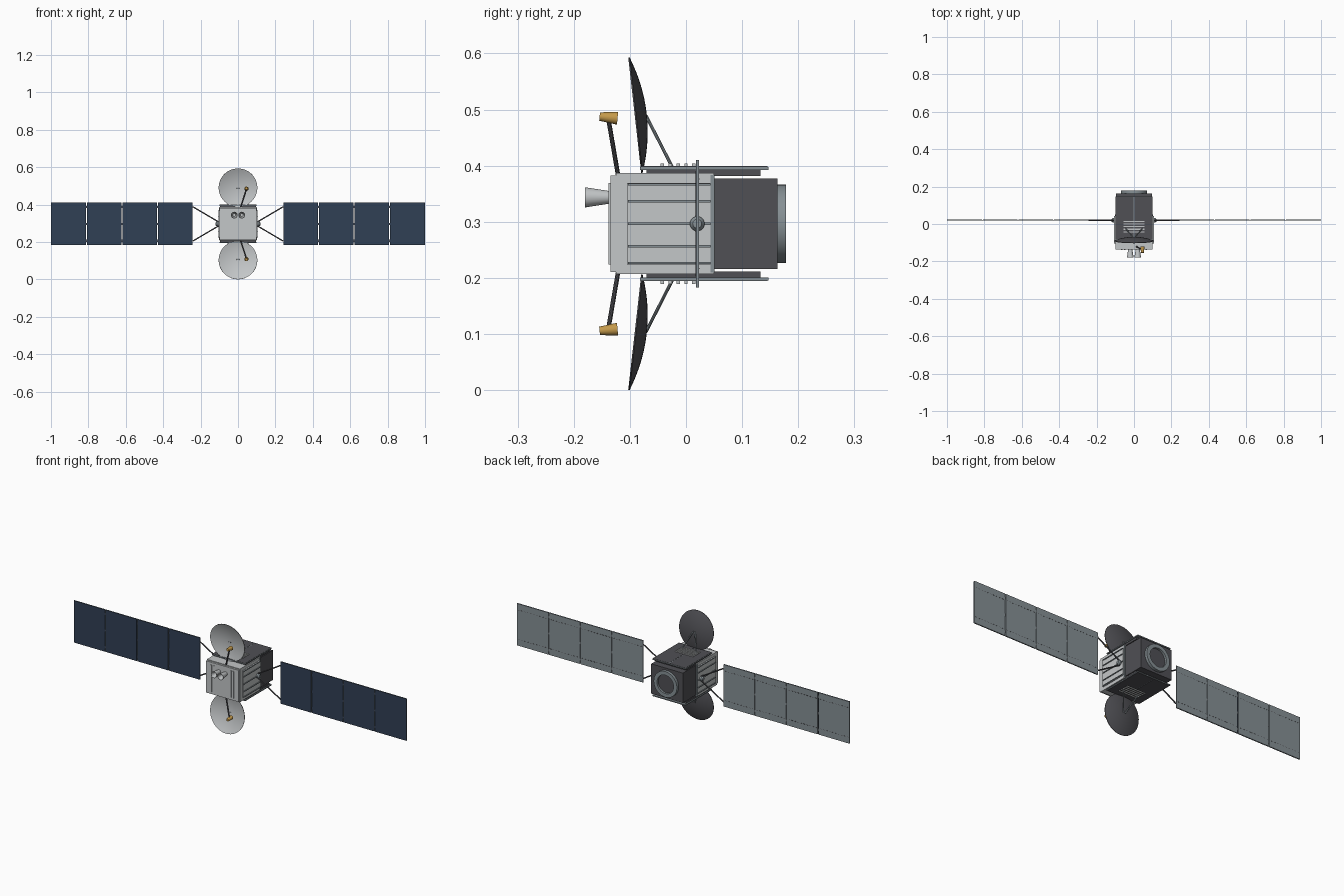
import bpy, bmesh, math
from mathutils import Vector, Matrix

if "Cube" in bpy.data.objects:
    bpy.data.objects.remove(bpy.data.objects["Cube"])

MID = 0.297  # height of the satellite's centre line


def material(name, r, g, b):
    m = bpy.data.materials.new(name)
    m.use_nodes = True
    m.diffuse_color = (r, g, b, 1)
    m.node_tree.nodes["Principled BSDF"].inputs["Base Color"].default_value = (r, g, b, 1)
    return m


LIGHT = material("light_grey", 0.55, 0.57, 0.58)
GREY = material("mid_grey", 0.24, 0.28, 0.30)
DARK = material("dark_grey", 0.08, 0.08, 0.09)
BLUE = material("solar_blue", 0.03, 0.05, 0.09)
GOLD = material("gold", 0.55, 0.32, 0.07)


def finish(name, bm, *mats):
    mesh = bpy.data.meshes.new(name)
    bm.to_mesh(mesh)
    bm.free()
    obj = bpy.data.objects.new(name, mesh)
    bpy.context.collection.objects.link(obj)
    for m in mats:
        mesh.materials.append(m)
    return obj


def boxes(name, spans, mat):
    """Boxes from (x0, x1, y0, y1, z0, z1), with z measured from the centre line."""
    bm = bmesh.new()
    for x0, x1, y0, y1, z0, z1 in spans:
        place = Matrix.Translation(((x0 + x1) / 2, (y0 + y1) / 2, (z0 + z1) / 2 + MID))
        scale = Matrix.Diagonal((abs(x1 - x0), abs(y1 - y0), abs(z1 - z0), 1))
        bmesh.ops.create_cube(bm, size=1, matrix=place @ scale)
    return finish(name, bm, mat)


def lathe(name, profile, base, axis, *mats, steps=32):
    """Spin (radius, height) points around an axis starting at base."""
    bm = bmesh.new()
    verts = [bm.verts.new((r, 0, h)) for r, h in profile]
    edges = [bm.edges.new(pair) for pair in zip(verts, verts[1:])]
    bmesh.ops.spin(bm, geom=verts + edges, cent=(0, 0, 0), axis=(0, 0, 1),
                   angle=math.tau, steps=steps)
    bmesh.ops.remove_doubles(bm, verts=bm.verts, dist=1e-5)
    bmesh.ops.recalc_face_normals(bm, faces=bm.faces)
    if len(mats) > 1:  # second material on faces turned away from the axis
        for f in bm.faces:
            f.material_index = 0 if f.normal.z > 0 else 1
    turn = Vector(axis).to_track_quat('Z', 'Y').to_matrix().to_4x4()
    bm.transform(Matrix.Translation(Vector(base) + Vector((0, 0, MID))) @ turn)
    obj = finish(name, bm, *mats)
    bpy.ops.object.select_all(action='DESELECT')
    obj.select_set(True)
    bpy.context.view_layer.objects.active = obj
    bpy.ops.object.shade_smooth_by_angle(angle=math.radians(35))
    return obj


def rod(name, p, q, r0, r1, mat, steps=10):
    p, q = Vector(p), Vector(q)
    length = (q - p).length
    return lathe(name, [(0, 0), (r0, 0), (r1, length), (0, length)], p, q - p, mat, steps=steps)


# Body
boxes("front_body", [(-0.1, 0.1, -0.125, 0.05, -0.09, 0.09)], LIGHT)
boxes("front_plate", [(-0.098, 0.098, -0.135, -0.125, -0.086, 0.086)], LIGHT)
boxes("body_flange", [(-0.102, 0.102, 0.044, 0.051, -0.087, 0.087)], GREY)
boxes("rear_body", [(-0.095, 0.095, 0.05, 0.163, -0.081, 0.081)], DARK)
boxes("front_ribs", [(x - 0.004, x + 0.004, -0.138, -0.134, -0.073, 0.073)
                     for x in (-0.066, -0.05, 0.05, 0.066)], LIGHT)

# Rear docking ring with recessed centre
lathe("rear_ring", [(0.05, 0), (0.07, 0), (0.07, 0.016), (0.05, 0.016), (0.05, 0)],
      (0, 0.162, 0), (0, 1, 0), GREY)
rod("ring_core", (0, 0.16, 0), (0, 0.167, 0), 0.05, 0.05, DARK, 32)

# Twin front nozzles, open at the mouth
for x in (-0.02, 0.02):
    lathe("front_nozzle", [(0, 0), (0.011, 0), (0.018, 0.045), (0.016, 0.045), (0.008, 0.008), (0, 0.008)],
          (x, -0.135, 0.047), (0, -1, 0), LIGHT, steps=24)

for s in (-1, 1):
    side = "left" if s > 0 else "right"
    # Side radiator with ribs, hinge and yoke
    boxes(side + "_radiator", [(s * 0.099, s * 0.104, -0.105, 0.044, -0.073, 0.073)], LIGHT)
    boxes(side + "_radiator_ribs", [(s * 0.103, s * 0.108, -0.103, 0.044, z - 0.002, z + 0.002)
                                    for z in (-0.07, -0.04, 0, 0.04, 0.07)], GREY)
    lathe(side + "_hinge", [(0, 0), (0.013, 0), (0.013, 0.012), (0.008, 0.019), (0, 0.02)],
          (s * 0.1, 0.02, 0), (s, 0, 0), GREY, steps=20)
    for v in (-1, 1):
        rod(side + "_yoke_arm", (s * 0.106, 0.02, v * 0.012), (s * 0.242, 0.02, v * 0.092),
            0.0035, 0.0035, DARK)

    # Solar wing: four panels, blue cells in front and grey behind
    starts = [0.24 + 0.19 * i for i in range(4)]
    spans = [(s * (a + 0.002), s * (a + 0.19 - (0 if a > 0.8 else 0.002))) for a in starts]
    boxes(side + "_panel_backs", [(a, b, 0.019, 0.0235, -0.114, 0.114) for a, b in spans], GREY)
    boxes(side + "_panel_cells", [(a, b, 0.0175, 0.019, -0.114, 0.114) for a, b in spans], BLUE)
    boxes(side + "_panel_spars", [(s * 0.245, s * 0.99, 0.019, 0.022, z - 0.006, z + 0.006)
                                  for z in (-0.09, 0, 0.09)], DARK)
    boxes(side + "_panel_dashes",
          [(s * (a + 0.012 + 0.018 * k), s * (a + 0.021 + 0.018 * k), 0.023, 0.0242, z - 0.001, z + 0.001)
           for a in starts for k in range(10) for z in (-0.08, 0.08)], DARK)

for s in (-1, 1):
    end = "upper" if s > 0 else "lower"
    # Deck plates and louvres
    boxes(end + "_deck_core", [(-0.095, 0.095, -0.07, 0.133, s * 0.085, s * 0.096)], DARK)
    boxes(end + "_deck_frame", [(-0.1, 0.1, -0.082, 0.147, s * 0.096, s * 0.1015)], GREY)
    boxes(end + "_deck_panels", [(x * 0.002, x * 0.098, -0.08, 0.145, s * 0.101, s * 0.1025)
                                 for x in (-1, 1)], DARK)
    boxes(end + "_louvres", [(-0.055, 0.055, y - 0.003, y + 0.003, s * 0.102, s * 0.107)
                             for y in (0.014 - 0.014 * i for i in range(5))], LIGHT)

    # Dish: light bowl, dark back
    rings = [0.1035 * i / 8 for i in range(9)]
    bowl = [(r, 0.019 * (r / 0.1035) ** 2) for r in rings]
    back = [(r, h - 0.0025) for r, h in reversed(bowl)]
    lathe(end + "_dish", bowl + back, (0, -0.0725, s * 0.1955), (0, -0.994, -0.112 * s),
          LIGHT, DARK, steps=48)
    for x in (-0.045, 0.045):
        rod(end + "_dish_strut", (x, -0.024, s * 0.1), (x * 0.1, -0.071, s * 0.192), 0.003, 0.003, GREY)

    # Feed arm and horn
    rod(end + "_feed_arm", (0.013, -0.121, s * 0.086), (0.045, -0.138, s * 0.185), 0.004, 0.004, DARK)
    rod(end + "_feed_horn", (0.045, -0.154, s * 0.191), (0.045, -0.122, s * 0.188),
        0.0075, 0.0115, GOLD, 16)

# Stand exactly on the ground and fit the exact height
bpy.context.view_layer.update()
meshes = [o for o in bpy.context.collection.objects if o.type == 'MESH']
low = min((o.matrix_world @ v.co).z for o in meshes for v in o.data.vertices)
for o in meshes:
    o.location.z -= low
